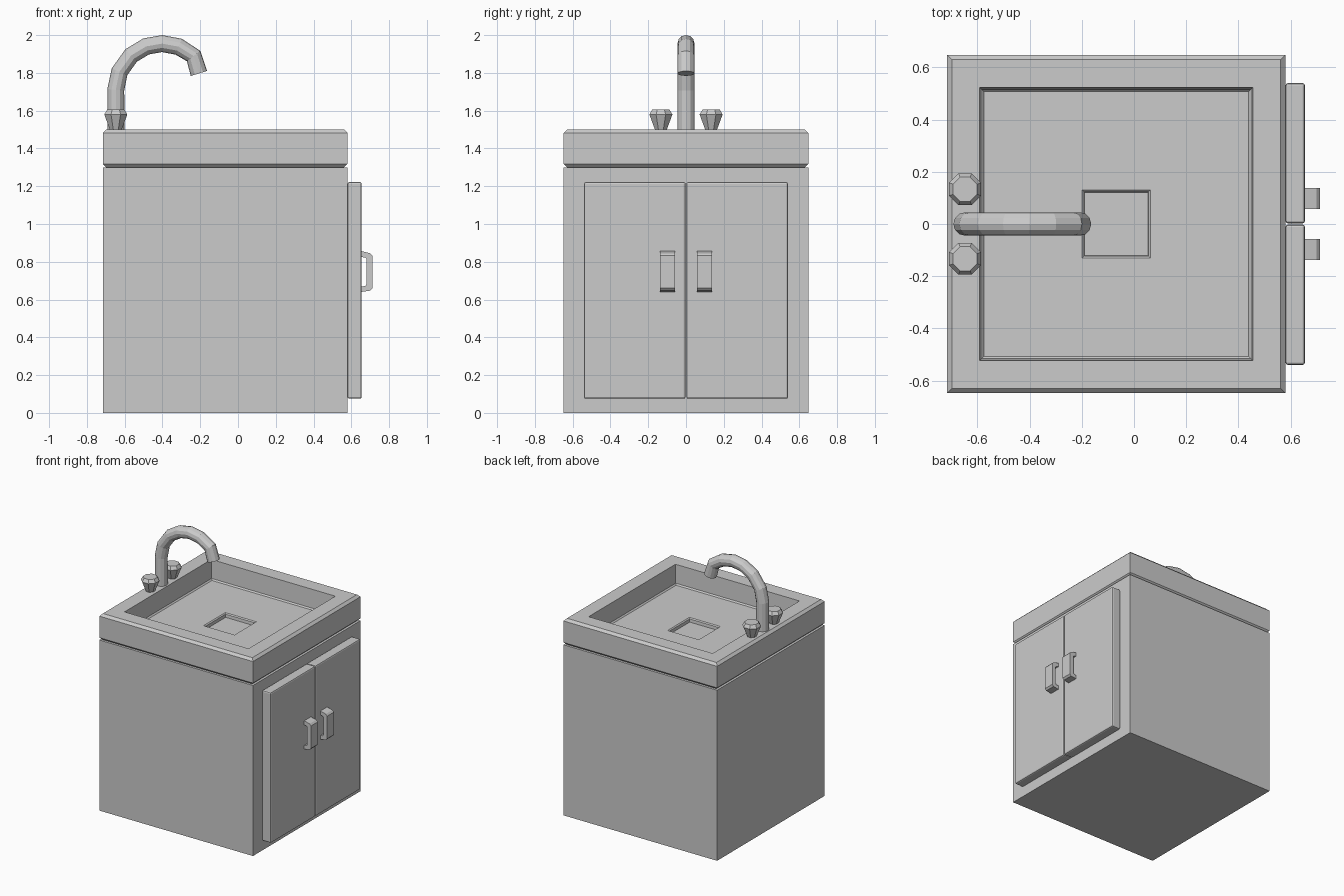
import bpy, bmesh, math
from mathutils import Vector

if "Cube" in bpy.data.objects:
    bpy.data.objects.remove(bpy.data.objects["Cube"])

CX = -0.068          # centre of the cabinet and basin in x
TAP_X = -0.647       # tap row position


def finish(name, bm):
    bmesh.ops.recalc_face_normals(bm, faces=bm.faces)
    me = bpy.data.meshes.new(name)
    bm.to_mesh(me)
    bm.free()
    ob = bpy.data.objects.new(name, me)
    bpy.context.collection.objects.link(ob)
    return ob


def loft(name, rings):
    """Skin a list of point rings and cap both ends."""
    bm = bmesh.new()
    loops = [[bm.verts.new(p) for p in r] for r in rings]
    n = len(rings[0])
    for a, b in zip(loops, loops[1:]):
        for i in range(n):
            j = (i + 1) % n
            bm.faces.new((a[i], a[j], b[j], b[i]))
    bm.faces.new(loops[0])
    bm.faces.new(loops[-1])
    return finish(name, bm)


def square(h, z):
    return [(CX + sx * h, sy * h, z) for sx, sy in ((-1, -1), (1, -1), (1, 1), (-1, 1))]


def circle(x, y, z, r, n):
    return [(x + r * math.cos(math.tau * (i + .5) / n),
             y + r * math.sin(math.tau * (i + .5) / n), z) for i in range(n)]


def box(name, lo, hi, bevel):
    bm = bmesh.new()
    bmesh.ops.create_cube(bm, size=1)
    for v in bm.verts:
        v.co = [(a + b) / 2 + c * (b - a) for a, b, c in zip(lo, hi, v.co)]
    ob = finish(name, bm)
    mod = ob.modifiers.new("bevel", "BEVEL")
    mod.width, mod.segments = bevel, 2
    return ob


# Cabinet body
loft("cabinet", [square(0.648, 0), square(0.648, 1.30)])

# Counter with chamfered edges, sunken basin and square drain
loft("basin_counter", [square(h, z) for h, z in (
    (0.63, 1.30), (0.648, 1.318), (0.648, 1.482), (0.63, 1.50), (0.523, 1.50),
    (0.516, 1.36), (0.507, 1.35), (0.131, 1.35), (0.123, 1.343), (0.121, 1.32))])

# Doors and handles, one pair on each side
handle = [(0.65, 0.857), (0.70, 0.845), (0.712, 0.832), (0.712, 0.66), (0.70, 0.647),
          (0.65, 0.64), (0.65, 0.668), (0.674, 0.672), (0.68, 0.68), (0.68, 0.815),
          (0.674, 0.822), (0.65, 0.826)]
for side, s in (("left", -1), ("right", 1)):
    y0, y1 = sorted((s * 0.002, s * 0.54))
    box(side + "_door", (0.58, y0, 0.075), (0.655, y1, 1.222), 0.01)
    loft(side + "_handle", [[(x, s * y, z) for x, z in handle] for y in (0.057, 0.138)])
    # Tap knob
    loft(side + "_knob", [circle(TAP_X, s * 0.133, z, r, 8) for z, r in (
        (1.50, 0.034), (1.58, 0.066), (1.605, 0.05))])

# Gooseneck spout: straight riser, then an arc curling forward
R, TOP = 0.245, 1.71
path = [Vector((TAP_X, 0, 1.50))]
for a in (180, 157, 132, 110, 90, 69, 47):
    t = math.radians(a)
    path.append(Vector((-0.402 + R * math.cos(t), 0, TOP + R * math.sin(t))))
path.append(Vector((-0.207, 0, 1.797)))
rings = []
for i, p in enumerate(path):
    if i == 0:
        d = Vector((0, 0, 1))
    else:
        d = ((p - path[i - 1]).normalized()
             + (path[min(i + 1, len(path) - 1)] - p).normalized()).normalized()
    side = Vector((d.z, 0, -d.x))
    rings.append([p + 0.045 * (side * math.cos(math.tau * k / 12)
                  + Vector((0, 1, 0)) * math.sin(math.tau * k / 12)) for k in range(12)])
loft("spout", rings)
